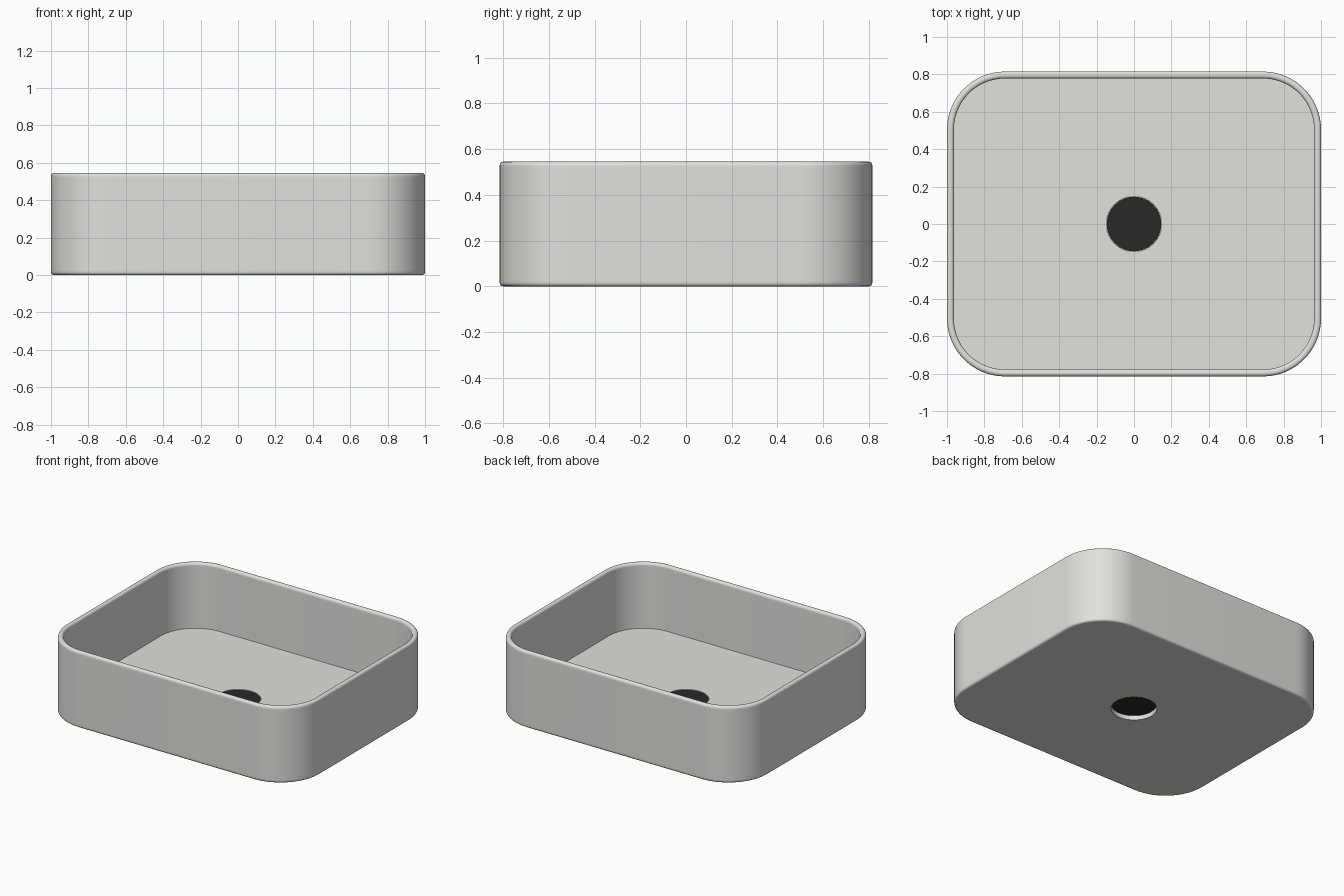
import bpy, bmesh
from math import sin, cos, pi, radians

if "Cube" in bpy.data.objects:
    bpy.data.objects.remove(bpy.data.objects["Cube"])

HALF_X, HALF_Y, HEIGHT = 1.0, 0.815, 0.545
CORNER, WALL, FLOOR = 0.31, 0.037, 0.08
HOLE, EDGE = 0.148, 0.016
STEPS = 16      # points per corner


def material(name, color):
    mat = bpy.data.materials.new(name)
    mat.use_nodes = True
    mat.diffuse_color = color
    bsdf = mat.node_tree.nodes["Principled BSDF"]
    bsdf.inputs["Base Color"].default_value = color
    bsdf.inputs["Roughness"].default_value = 0.5
    return mat


def rounded_loop(inset, z):
    """Rounded rectangle, inset from the outer wall."""
    pts, r = [], CORNER - inset
    for q, (sx, sy) in enumerate([(1, 1), (-1, 1), (-1, -1), (1, -1)]):
        for i in range(STEPS):
            a = (q + i / (STEPS - 1)) * pi / 2
            pts.append((sx * (HALF_X - CORNER) + r * cos(a),
                        sy * (HALF_Y - CORNER) + r * sin(a), z))
    return pts


def circle_loop(radius, z):
    n = 4 * STEPS
    return [(radius * cos((i + 0.5) * 2 * pi / n),
             radius * sin((i + 0.5) * 2 * pi / n), z) for i in range(n)]


def skin(name, loops, mat, closed=False):
    """Join successive loops with quads; cap the ends unless closed."""
    bm = bmesh.new()
    rings = [[bm.verts.new(p) for p in loop] for loop in loops]
    n = len(rings[0])
    pairs = list(zip(rings, rings[1:]))
    if closed:
        pairs.append((rings[-1], rings[0]))
    else:
        bm.faces.new(rings[0][::-1])
        bm.faces.new(rings[-1])
    for a, b in pairs:
        for i in range(n):
            j = (i + 1) % n
            bm.faces.new((a[i], a[j], b[j], b[i]))
    bmesh.ops.recalc_face_normals(bm, faces=bm.faces)
    mesh = bpy.data.meshes.new(name)
    bm.to_mesh(mesh)
    bm.free()
    mesh.materials.append(mat)
    obj = bpy.data.objects.new(name, mesh)
    bpy.context.collection.objects.link(obj)
    bpy.ops.object.select_all(action="DESELECT")
    obj.select_set(True)
    bpy.context.view_layer.objects.active = obj
    bpy.ops.object.shade_smooth_by_angle(angle=radians(35))
    return obj


def fillet(inset, z, start):
    """Quarter-round edge as a run of loops, turning from the start angle."""
    return [rounded_loop(inset - EDGE * cos(a), z + EDGE * sin(a))
            for a in (start + i * pi / 8 for i in range(5))]


ceramic = material("warm grey ceramic", (0.75, 0.75, 0.72, 1))
black = material("black drain", (0.022, 0.022, 0.022, 1))

# Basin: underside, outer wall, rounded rim, inner wall, floor, drain hole
loops = [circle_loop(HOLE, 0), rounded_loop(EDGE + 0.01, 0)]
loops += fillet(EDGE, EDGE, -pi / 2)
loops += [rounded_loop(0, EDGE + 0.01), rounded_loop(0, HEIGHT - EDGE - 0.01)]
loops += fillet(EDGE, HEIGHT - EDGE, 0)
loops += fillet(WALL - EDGE, HEIGHT - EDGE, pi / 2)
loops += [rounded_loop(WALL, HEIGHT - EDGE - 0.01), rounded_loop(WALL, FLOOR),
          circle_loop(HOLE, FLOOR)]
skin("basin", loops, ceramic, closed=True)

# Drain plug set inside the hole
skin("drain", [circle_loop(HOLE - 0.002, 0.03),
               circle_loop(HOLE - 0.002, FLOOR - 0.004)], black)
